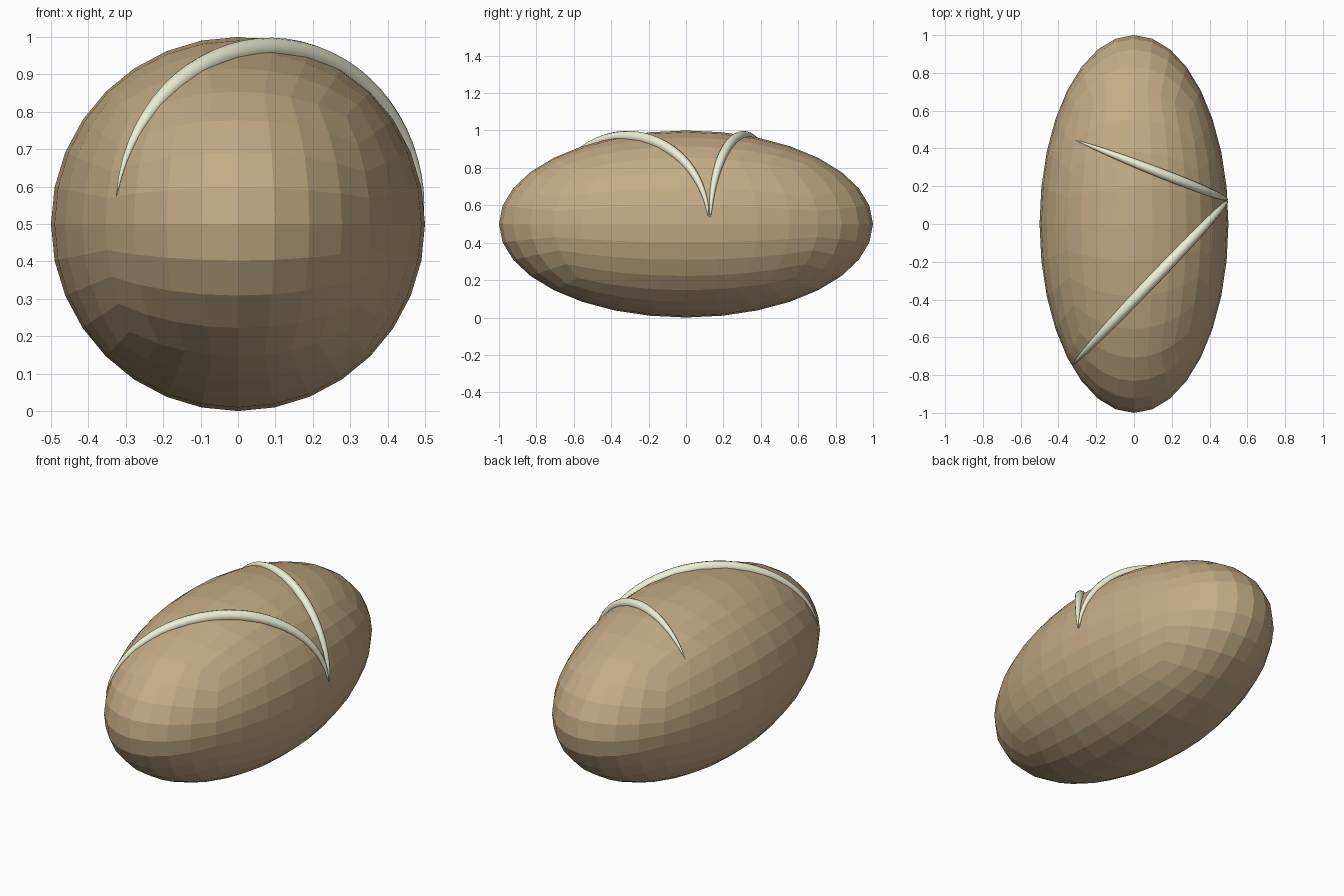
import bpy, bmesh
from math import tan, pi, cos, sin, sqrt
from mathutils import Vector

if "Cube" in bpy.data.objects:
    bpy.data.objects.remove(bpy.data.objects["Cube"])


def material(name, color):
    m = bpy.data.materials.new(name)
    m.diffuse_color = color
    m.use_nodes = True
    m.node_tree.nodes["Principled BSDF"].inputs["Base Color"].default_value = m.diffuse_color
    return m


crust_mat = material("crust", (0.55, 0.41, 0.235, 1))
crumb_mat = material("crumb", (0.86, 0.87, 0.66, 1))

# Loaf: cube sphere, 8 quads per side at even angles, stretched along y
bpy.ops.mesh.primitive_cube_add(size=2)
loaf = bpy.context.object
loaf.name = "loaf"
bm = bmesh.new()
bm.from_mesh(loaf.data)
bmesh.ops.subdivide_edges(bm, edges=bm.edges[:], cuts=7, use_grid_fill=True)
for v in bm.verts:
    d = Vector([tan(c * pi / 4) for c in v.co]).normalized()
    v.co = (d.x * 0.5, d.y, d.z * 0.5 + 0.5)
bm.to_mesh(loaf.data)
bm.free()
loaf.data.materials.append(crust_mat)


def crust_height(x, y):
    return 0.5 + 0.5 * sqrt(max(0, 1 - 4 * x * x - y * y))


# Score marks: tapered ribs lying along the crust, straight in plan
def score(name, start, end, sweep, radius, n=32):
    a, b = Vector(start), Vector(end)
    curve = bpy.data.curves.new(name, 'CURVE')
    curve.dimensions = '3D'
    curve.bevel_depth = radius
    curve.bevel_resolution = 4
    spline = curve.splines.new('POLY')
    spline.points.add(n)
    for i, p in enumerate(spline.points):
        u = i / n
        q = a.lerp(b, (1 - cos(sweep * u)) / (1 - cos(sweep)))
        p.co = (q.x, q.y, crust_height(q.x, q.y), 1)
        p.radius = max(0.03, sin(pi * u) ** 0.8)
    ob = bpy.data.objects.new(name, curve)
    bpy.context.collection.objects.link(ob)
    bpy.ops.object.select_all(action='DESELECT')
    ob.select_set(True)
    bpy.context.view_layer.objects.active = ob
    bpy.ops.object.convert(target='MESH')
    ob = bpy.context.object
    ob.data.materials.clear()
    ob.data.materials.append(crumb_mat)
    bpy.ops.object.shade_smooth()


score("back_score", (0.495, 0.13), (-0.31, 0.445), 2.3, 0.026)
score("front_score", (0.495, 0.12), (-0.325, -0.745), 2.9, 0.031)
